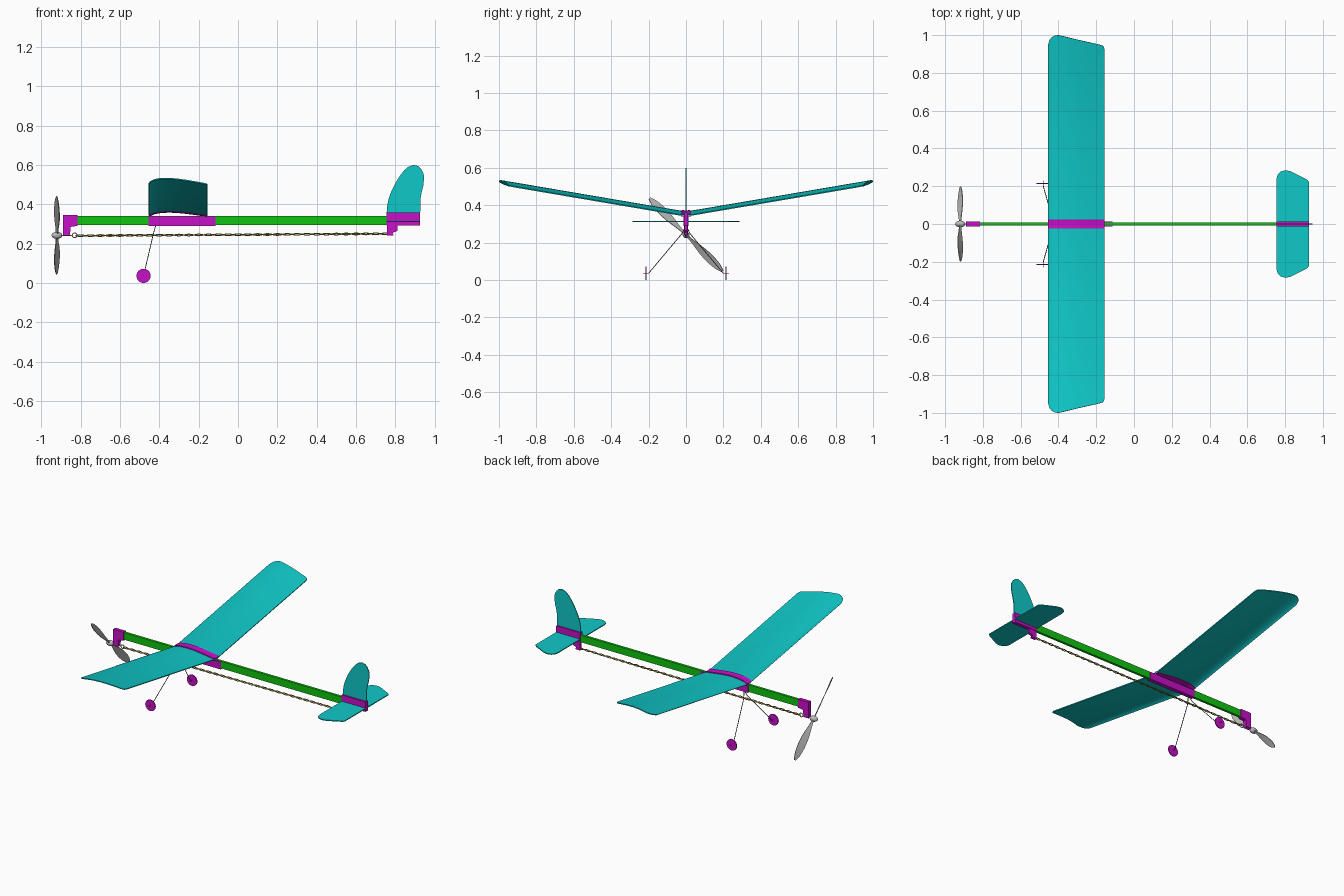
import bpy, bmesh, math
from mathutils import Vector, Matrix

cube = bpy.data.objects.get("Cube")
if cube:
    bpy.data.objects.remove(cube, do_unlink=True)


def material(name, r, g, b):
    m = bpy.data.materials.new(name)
    m.use_nodes = True
    m.diffuse_color = (r, g, b, 1)
    m.node_tree.nodes["Principled BSDF"].inputs["Base Color"].default_value = (r, g, b, 1)
    return m


TEAL = material("teal", 0.005, 0.58, 0.58)
GREEN = material("green", 0.005, 0.55, 0.005)
MAGENTA = material("magenta", 0.57, 0.005, 0.57)
GREY = material("light grey", 0.5, 0.5, 0.5)
WHITE = material("white", 0.8, 0.8, 0.8)
OLIVE = material("olive", 0.3, 0.24, 0.03)
DARK = material("dark wire", 0.1, 0.1, 0.1)


def finish(name, bm, mat, smooth=False):
    bmesh.ops.recalc_face_normals(bm, faces=bm.faces[:])
    mesh = bpy.data.meshes.new(name)
    bm.to_mesh(mesh)
    bm.free()
    mesh.materials.append(mat)
    obj = bpy.data.objects.new(name, mesh)
    bpy.context.collection.objects.link(obj)
    if smooth:
        select(obj)
        bpy.ops.object.shade_smooth_by_angle(angle=math.radians(35))
    return obj


def select(obj):
    bpy.ops.object.select_all(action='DESELECT')
    obj.select_set(True)
    bpy.context.view_layer.objects.active = obj


def slab(name, outline, offset, thick, mat, flat=False):
    """Extrude an x-z outline along y, or an x-y outline along z if flat."""
    bm = bmesh.new()
    low = offset - thick / 2
    verts = [bm.verts.new((a, b, low) if flat else (a, low, b)) for a, b in outline]
    face = bm.faces.new(verts)
    ext = bmesh.ops.extrude_face_region(bm, geom=[face])["geom"]
    move = Vector((0, 0, thick) if flat else (0, thick, 0))
    bmesh.ops.translate(bm, verts=[v for v in ext if isinstance(v, bmesh.types.BMVert)], vec=move)
    return finish(name, bm, mat)


def box_outline(x0, x1, z0, z1):
    return [(x0, z0), (x1, z0), (x1, z1), (x0, z1)]


def wire(name, points, radius, mat, closed=False):
    curve = bpy.data.curves.new(name, 'CURVE')
    curve.dimensions = '3D'
    curve.bevel_depth = radius
    curve.bevel_resolution = 1
    curve.use_fill_caps = True
    spline = curve.splines.new('POLY')
    spline.points.add(len(points) - 1)
    for p, co in zip(spline.points, points):
        p.co = (*co, 1)
    spline.use_cyclic_u = closed
    curve.materials.append(mat)
    obj = bpy.data.objects.new(name, curve)
    bpy.context.collection.objects.link(obj)
    select(obj)
    bpy.ops.object.convert(target='MESH')
    bpy.ops.object.shade_smooth_by_angle(angle=math.radians(50))


def round_part(name, centre, scale, mat, disc=False):
    bm = bmesh.new()
    if disc:
        bmesh.ops.create_cone(bm, cap_ends=True, segments=32, radius1=1, radius2=1, depth=2)
        bmesh.ops.rotate(bm, verts=bm.verts[:], matrix=Matrix.Rotation(math.pi / 2, 3, 'X'))
    else:
        bmesh.ops.create_uvsphere(bm, u_segments=24, v_segments=14, radius=1)
    bmesh.ops.scale(bm, verts=bm.verts[:], vec=scale)
    bmesh.ops.translate(bm, verts=bm.verts[:], vec=centre)
    finish(name, bm, mat, True)


def grid_surface(name, rows, thick, mat):
    """Skin a grid of points and give it thickness."""
    bm = bmesh.new()
    vs = [[bm.verts.new(p) for p in row] for row in rows]
    for r0, r1 in zip(vs, vs[1:]):
        for i in range(len(r0) - 1):
            bm.faces.new((r0[i], r0[i + 1], r1[i + 1], r1[i]))
    obj = finish(name, bm, mat)
    mod = obj.modifiers.new("thickness", 'SOLIDIFY')
    mod.thickness = thick
    mod.offset = 0
    select(obj)
    bpy.ops.object.modifier_apply(modifier=mod.name)
    bpy.ops.object.shade_smooth_by_angle(angle=math.radians(35))


# Fuselage stick
slab("fuselage_stick", box_outline(-0.88, 0.92, 0.295, 0.341), 0, 0.016, GREEN)

# Nose bearing bracket
slab("nose_bracket", [(-0.89, 0.24), (-0.855, 0.24), (-0.85, 0.285), (-0.815, 0.29),
                      (-0.815, 0.345), (-0.89, 0.345)], 0, 0.024, MAGENTA)

# Cambered wing with dihedral
LEAD, CHORD = -0.453, 0.297


def wing_point(t, y, lift=0):
    camber = 0.021 * math.sin(math.pi * t ** 0.65)
    return (LEAD + CHORD * t, y, 0.342 + 0.17 * abs(y) + camber + lift)


TIP = [(0, 0.95), (0.02, 0.973), (0.06, 0.989), (0.11, 0.997), (0.18, 1.0), (0.35, 0.988),
       (0.5, 0.977), (0.65, 0.967), (0.8, 0.957), (0.92, 0.949), (0.98, 0.942), (1, 0.925)]
grid_surface("wing", [[wing_point(t, y) for y in (-s, -0.9, 0, 0.9, s)] for t, s in TIP],
             0.006, TEAL)

# Wing saddle: clip around the stick and curved cap over the wing root
slab("wing_clip", box_outline(-0.455, -0.115, 0.29, 0.338), 0, 0.026, MAGENTA)
grid_surface("wing_saddle", [[wing_point(i / 12, y, 0.001) for y in (-0.025, 0, 0.025)]
                             for i in range(13)], 0.014, MAGENTA)

# Tail mount with rear band hook
slab("tail_mount", box_outline(0.755, 0.926, 0.292, 0.357), 0, 0.024, MAGENTA)
slab("rear_hook", [(0.757, 0.293), (0.757, 0.24), (0.792, 0.24), (0.785, 0.254),
                   (0.81, 0.264), (0.81, 0.293)], 0, 0.016, MAGENTA)

# Tail surfaces
HALF = [(0.755, 0.24), (0.76, 0.262), (0.775, 0.277), (0.8, 0.285), (0.83, 0.279),
        (0.915, 0.236), (0.926, 0.225)]
slab("tailplane", HALF + [(x, -y) for x, y in reversed(HALF)], 0.313, 0.006, TEAL, flat=True)
slab("fin", [(0.755, 0.35), (0.758, 0.39), (0.766, 0.43), (0.78, 0.468), (0.8, 0.508),
             (0.823, 0.545), (0.845, 0.573), (0.865, 0.59), (0.893, 0.6), (0.915, 0.594),
             (0.931, 0.579), (0.943, 0.555), (0.946, 0.535), (0.942, 0.495), (0.933, 0.46),
             (0.927, 0.425), (0.926, 0.35)], 0, 0.005, TEAL)

# Twisted propeller blades
HUB = Vector((-0.92, 0, 0.242))
WIDTHS = [0.014, 0.016, 0.024, 0.036, 0.045, 0.05, 0.05, 0.046, 0.036, 0.012]
for k, name in enumerate(("lower_blade", "upper_blade")):
    turn = Matrix.Rotation(math.radians(-45 + 180 * k), 3, 'X')
    rows = []
    for i, w in enumerate(WIDTHS):
        r = 0.276 * i / (len(WIDTHS) - 1)
        pitch = math.radians(42 - 18 * i / (len(WIDTHS) - 1))
        chord = Vector((math.sin(pitch), 0, math.cos(pitch)))
        rows.append([HUB + turn @ (Vector((0, r, 0)) + chord * w * s) for s in (-0.5, -0.2, 0.2, 0.5)])
    grid_surface(name, rows, 0.004, GREY)
round_part("spinner", HUB, (0.027, 0.018, 0.018), GREY)

# Propeller shaft and hook ring
wire("propeller_shaft", [(-0.91, 0, 0.242), (-0.842, 0, 0.242)], 0.003, WHITE)
ring = [math.tau * i / 20 for i in range(20)]
wire("hook_ring", [(-0.83 + 0.012 * math.cos(a), 0, 0.242 + 0.012 * math.sin(a)) for a in ring],
     0.003, WHITE, closed=True)

# Twisted rubber band
STEPS, TURNS = 320, 16
for k in range(2):
    path = []
    for i in range(STEPS + 1):
        f = i / STEPS
        a = math.tau * TURNS * f + math.pi * k
        path.append((-0.825 + 1.6 * f, 0.004 * math.cos(a), 0.24 + 0.01 * f + 0.004 * math.sin(a)))
    wire("rubber_strand_" + ("a", "b")[k], path, 0.003, OLIVE)

# Landing gear
for side, s in (("left", 1), ("right", -1)):
    wire(side + "_gear_wire", [(-0.418, 0, 0.292), (-0.43, s * 0.02, 0.25), (-0.48, s * 0.2, 0.036),
                               (-0.48, s * 0.23, 0.036)], 0.0022, DARK)
    round_part(side + "_wheel", (-0.48, s * 0.214, 0.036), (0.036, 0.003, 0.036), MAGENTA, disc=True)
